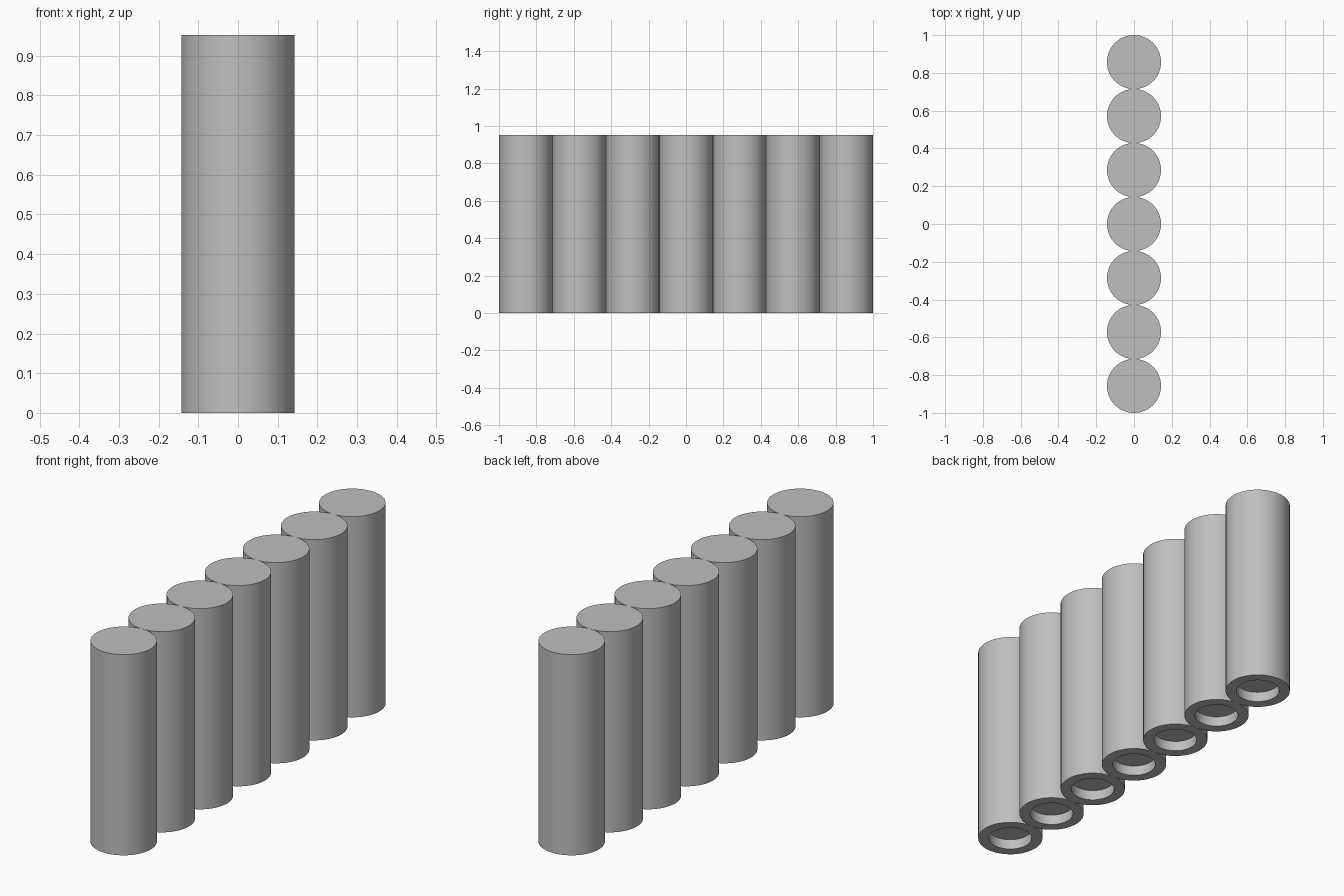
import bpy
import bmesh
import math

cube = bpy.data.objects.get("Cube")
if cube:
    bpy.data.objects.remove(cube, do_unlink=True)

UNIT = 1 / 21
RADIUS, HEIGHT = 3 * UNIT, 20 * UNIT
HOLE_RADIUS, HOLE_DEPTH = 2 * UNIT, UNIT
COUNT, SIDES = 7, 96

grey = bpy.data.materials.new("plain grey")
grey.use_nodes = True
colour = (0.52, 0.52, 0.52, 1)
grey.diffuse_color = colour
grey.node_tree.nodes["Principled BSDF"].inputs["Base Color"].default_value = colour


def make_post_mesh():
    """Solid post with a shallow round socket in its base."""
    bm = bmesh.new()
    bmesh.ops.create_cone(bm, cap_ends=True, segments=SIDES, radius1=RADIUS,
                          radius2=RADIUS, depth=HEIGHT)
    bmesh.ops.translate(bm, verts=bm.verts, vec=(0, 0, HEIGHT / 2))
    base = min(bm.faces, key=lambda f: f.calc_center_median().z)

    # Inset the base to form the rim, then push the middle up as the socket
    bmesh.ops.inset_individual(bm, faces=[base], use_even_offset=True,
                               thickness=(RADIUS - HOLE_RADIUS) * math.cos(math.pi / SIDES))
    socket = bmesh.ops.extrude_discrete_faces(bm, faces=[base])["faces"][0]
    bmesh.ops.translate(bm, verts=socket.verts, vec=(0, 0, HOLE_DEPTH))
    bmesh.ops.recalc_face_normals(bm, faces=bm.faces)

    mesh = bpy.data.meshes.new("post")
    bm.to_mesh(mesh)
    bm.free()
    mesh.materials.append(grey)
    return mesh


# Row of touching posts from front to back
post_mesh = make_post_mesh()
for i in range(COUNT):
    post = bpy.data.objects.new(f"post_{i + 1}", post_mesh)
    post.location.y = (i - (COUNT - 1) / 2) * 2 * RADIUS
    bpy.context.collection.objects.link(post)

# Smooth round walls, crisp rims
bpy.ops.object.select_all(action="DESELECT")
post.select_set(True)
bpy.context.view_layer.objects.active = post
bpy.ops.object.shade_smooth_by_angle(angle=math.radians(30))
